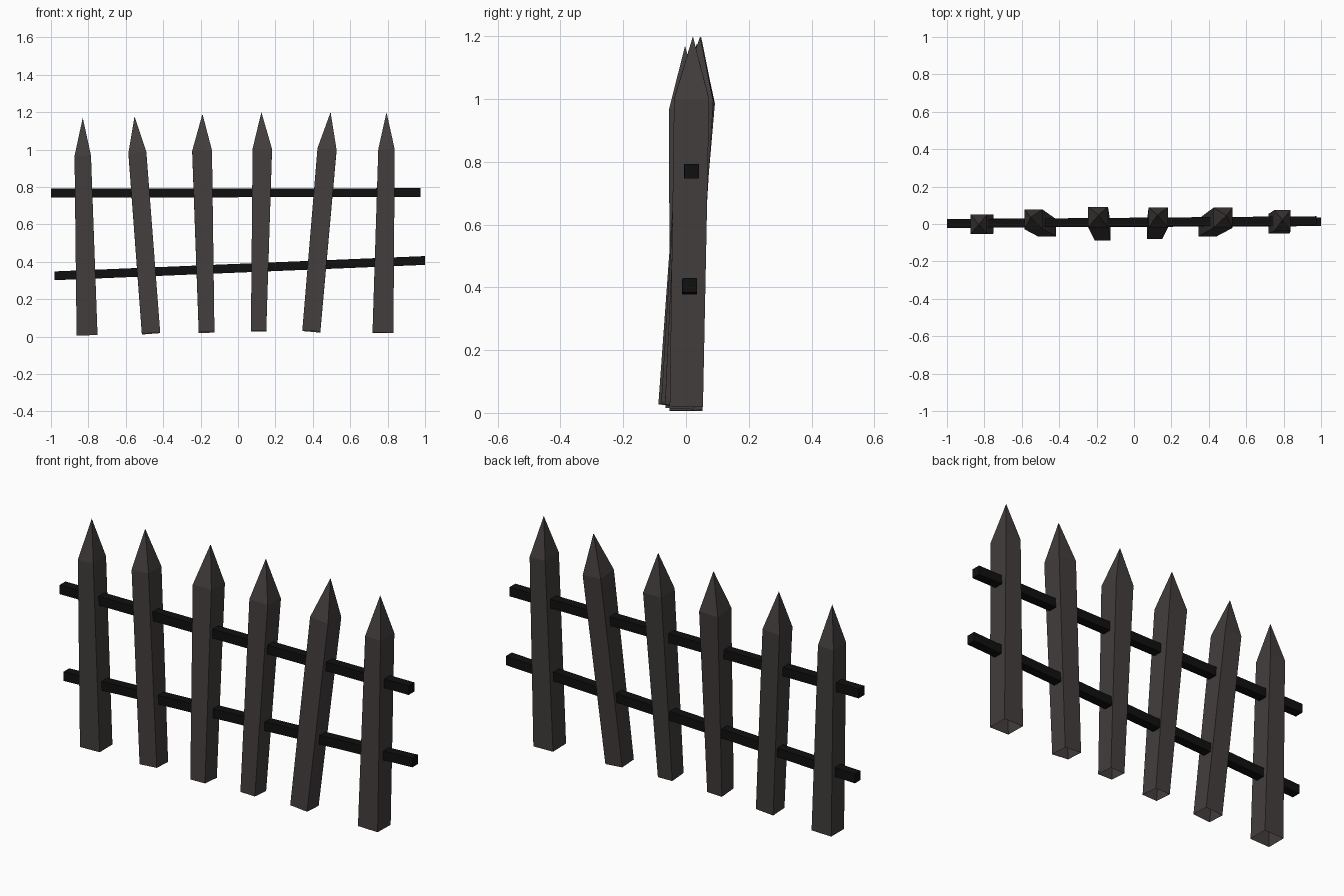
import bpy, bmesh
from mathutils import Vector

if "Cube" in bpy.data.objects:
    bpy.data.objects.remove(bpy.data.objects["Cube"])


def material(name, rgb):
    m = bpy.data.materials.new(name)
    m.diffuse_color = (*rgb, 1)
    m.use_nodes = True
    m.node_tree.nodes["Principled BSDF"].inputs["Base Color"].default_value = m.diffuse_color
    return m


wood = material("weathered_wood", (0.055, 0.047, 0.046))
dark = material("dark_rail", (0.005, 0.005, 0.005))


def finish(bm, name, mat):
    bmesh.ops.recalc_face_normals(bm, faces=bm.faces)
    me = bpy.data.meshes.new(name)
    bm.to_mesh(me)
    bm.free()
    me.materials.append(mat)
    bpy.context.collection.objects.link(bpy.data.objects.new(name, me))


def ring(bm, c, hx, hy, axis):
    # rectangle around c, tilted square to the picket's axis
    sx, sy = axis.x / axis.z, axis.y / axis.z
    out = []
    for i, j in ((-1, -1), (1, -1), (1, 1), (-1, 1)):
        dx, dy = i * hx, j * hy
        out.append(bm.verts.new(c + Vector((dx, dy, -sx * dx - sy * dy))))
    return out


def picket(name, bottom, bh, shoulder, sh, tip):
    b, s = Vector(bottom), Vector(shoulder)
    bm = bmesh.new()
    low = ring(bm, b, *bh, s - b)
    top = ring(bm, s, *sh, s - b)
    t = bm.verts.new(tip)
    for i in range(4):  # sides and point; the foot is open
        k = (i + 1) % 4
        bm.faces.new((low[i], low[k], top[k], top[i]))
        bm.faces.new((top[i], top[k], t))
    finish(bm, name, wood)


def rail(name, a, b, h):
    bm = bmesh.new()
    ends = []
    for x, y, z in (a, b):
        ends.append([bm.verts.new((x, y + j * h, z + k * h))
                     for j, k in ((-1, -1), (1, -1), (1, 1), (-1, 1))])
    for i in range(4):
        k = (i + 1) % 4
        bm.faces.new((ends[0][i], ends[0][k], ends[1][k], ends[1][i]))
    for e in ends:
        bm.faces.new(e)
    finish(bm, name, dark)


# Pickets: foot centre, foot half size, shoulder centre, shoulder half size, tip
pickets = [
    ((-.807, 0, .007), (.056, .052), (-.83, -.002, .967), (.044, .052), (-.83, -.003, 1.17)),
    ((-.465, -.02, .017), (.049, .046), (-.538, .025, .983), (.048, .053), (-.553, .035, 1.178)),
    ((-.168, -.04, .024), (.042, .048), (-.192, .037, .99), (.053, .055), (-.19, .048, 1.19)),
    ((.11, -.033, .03), (.041, .046), (.13, .035, 1.0), (.052, .054), (.125, .048, 1.2)),
    ((.392, -.02, .028), (.048, .047), (.476, .033, 1.0), (.051, .054), (.495, .045, 1.2)),
    ((.775, .001, .02), (.056, .053), (.794, .018, 1.0), (.044, .056), (.794, .022, 1.2)),
]
for i, p in enumerate(pickets, 1):
    picket(f"picket_{i}", *p)

# Two horizontal rails running through the pickets
rail("upper_rail", (-1, .002, .767), (.975, .018, .77), .0235)
rail("lower_rail", (-.98, .004, .325), (1, .012, .407), .0235)
